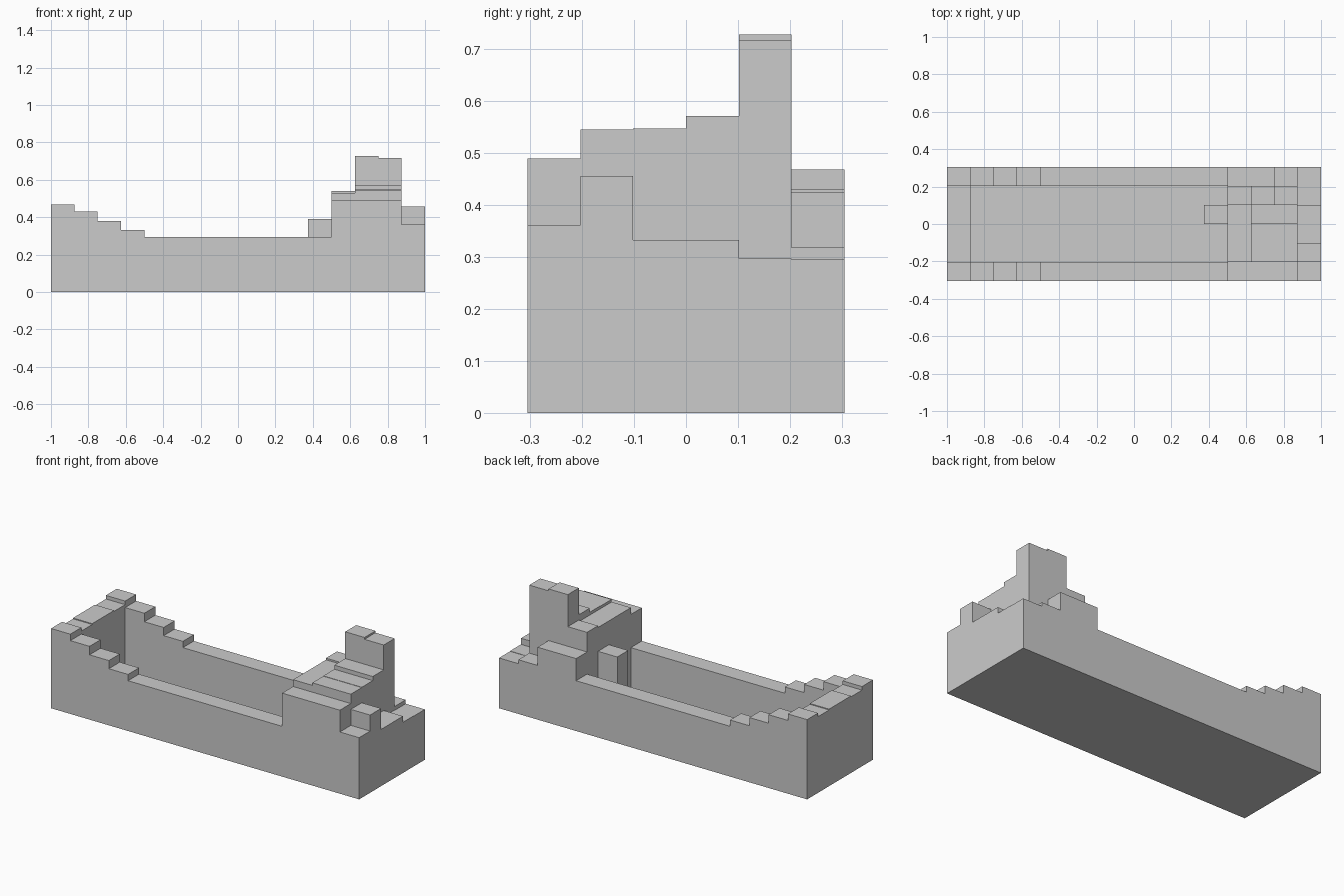
import bpy, bmesh

if "Cube" in bpy.data.objects:
    bpy.data.objects.remove(bpy.data.objects["Cube"])

NX, NY = 16, 6            # the model is stepped on a 16 x 6 grid
DX, DY = 2 / NX, 0.61 / NY
FLOOR = 0.01
height = {(i, j): FLOOR for i in range(NX) for j in range(NY)}


def block(cols, rows, z):
    """Raise a rectangle of cells (inclusive ranges) to height z."""
    for i in range(cols[0], cols[1] + 1):
        for j in range(rows[0], rows[1] + 1):
            height[i, j] = z


# side walls, rising in steps to the left end
for row in (0, 5):
    block((0, 11), (row, row), 0.295)
    for col, z in enumerate((0.468, 0.43, 0.38, 0.332)):
        block((col, col), (row, row), z)

# left end wall, slightly lower in the middle
block((0, 0), (1, 4), 0.447)
block((0, 0), (2, 3), 0.452)

# raised deck at the right end
block((12, 14), (0, 0), 0.49)
block((12, 12), (1, 3), 0.53)
block((12, 12), (4, 4), 0.54)
block((13, 14), (1, 1), 0.545)
block((13, 14), (2, 2), 0.547)
block((13, 14), (3, 3), 0.571)
block((12, 13), (5, 5), 0.425)
block((14, 14), (5, 5), 0.318)

# tower and inner step
block((13, 13), (4, 4), 0.728)
block((14, 14), (4, 4), 0.717)
block((11, 11), (3, 3), 0.39)

# right end ledge
for row, z in enumerate((0.362, 0.456, 0.333, 0.333, 0.297, 0.295)):
    block((15, 15), (row, row), z)

# skin the cells: tops, bottoms and only the exposed step walls
bm = bmesh.new()


def quad(*points):
    bm.faces.new([bm.verts.new(p) for p in points])


for (i, j), z in height.items():
    x0, y0 = -1 + i * DX, -0.305 + j * DY
    x1, y1 = x0 + DX, y0 + DY
    quad((x0, y0, z), (x1, y0, z), (x1, y1, z), (x0, y1, z))
    quad((x0, y1, 0), (x1, y1, 0), (x1, y0, 0), (x0, y0, 0))
    for di, dj, a, b in ((1, 0, (x1, y0), (x1, y1)), (-1, 0, (x0, y1), (x0, y0)),
                         (0, 1, (x1, y1), (x0, y1)), (0, -1, (x0, y0), (x1, y0))):
        low = height.get((i + di, j + dj), 0)
        if z > low:
            quad((*a, low), (*b, low), (*b, z), (*a, z))

bmesh.ops.remove_doubles(bm, verts=bm.verts, dist=1e-5)
mesh = bpy.data.meshes.new("stepped_hull")
bm.to_mesh(mesh)
bm.free()
bpy.context.collection.objects.link(bpy.data.objects.new("stepped_hull", mesh))
